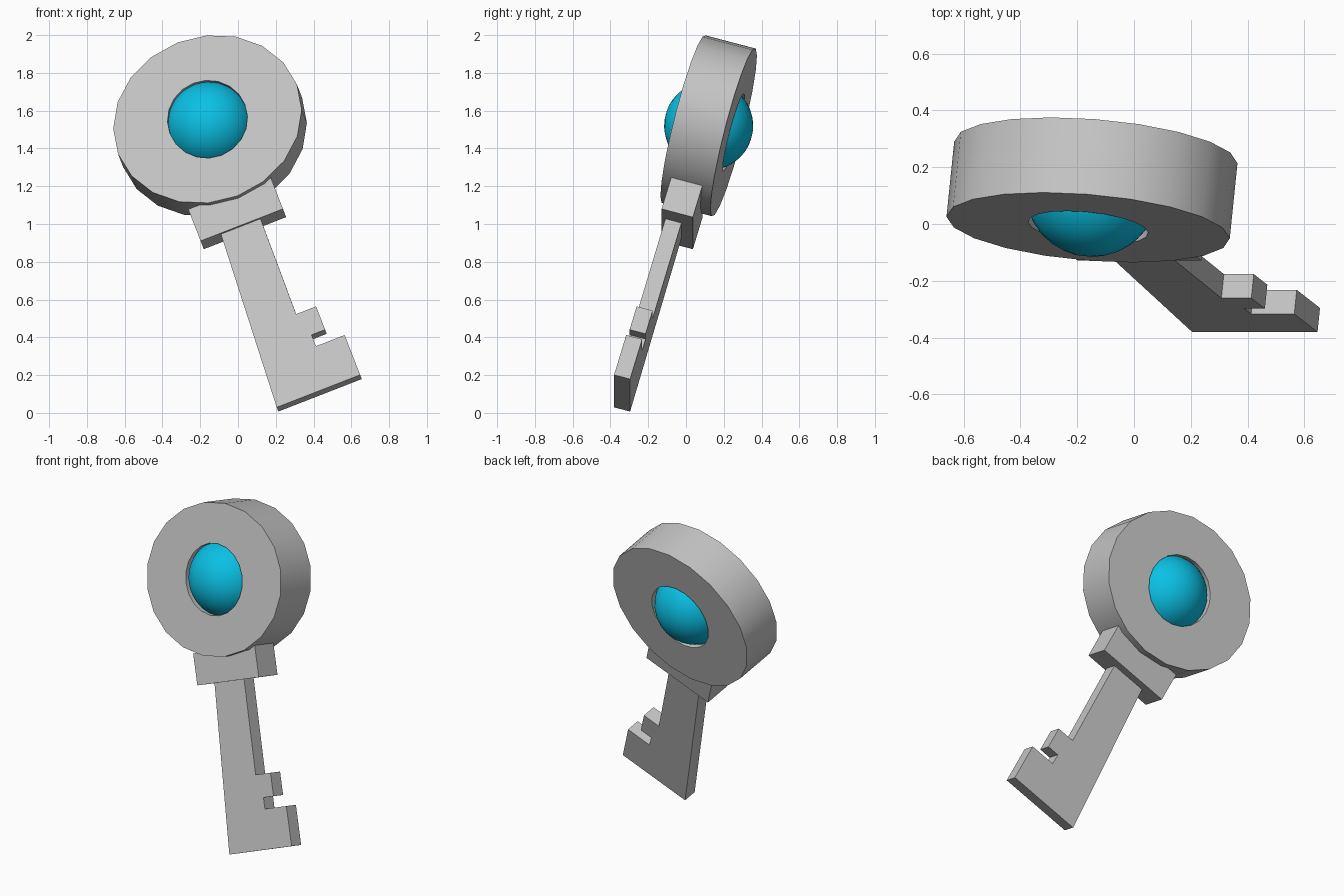
import bpy, bmesh, math
from mathutils import Matrix, Vector

if "Cube" in bpy.data.objects:
    bpy.data.objects.remove(bpy.data.objects["Cube"])

# Local frame of the tilted key: across, thickness, length; origin at bow centre
U = Vector((0.932, 0, 0.363)).normalized()
N = Vector((0.098, 0.963, -0.254)).normalized()
W = U.cross(N).normalized()
N = W.cross(U)
FRAME = Matrix.Translation((-0.148, 0.12, 1.52)) @ Matrix((U, N, W)).transposed().to_4x4()


def material(name, rgb):
    m = bpy.data.materials.new(name)
    m.diffuse_color = (*rgb, 1)
    m.use_nodes = True
    m.node_tree.nodes["Principled BSDF"].inputs["Base Color"].default_value = m.diffuse_color
    return m


metal = material("grey metal", (0.56, 0.56, 0.56))
cyan = material("cyan gem", (0.003, 0.53, 0.78))


def finish(name, bm, mat, smooth=False):
    bmesh.ops.recalc_face_normals(bm, faces=bm.faces)
    me = bpy.data.meshes.new(name)
    bm.to_mesh(me)
    bm.free()
    me.materials.append(mat)
    ob = bpy.data.objects.new(name, me)
    bpy.context.collection.objects.link(ob)
    ob.matrix_world = FRAME
    if smooth:
        bpy.ops.object.select_all(action='DESELECT')
        ob.select_set(True)
        bpy.context.view_layer.objects.active = ob
        bpy.ops.object.shade_smooth_by_angle(angle=math.radians(30))
    return ob


def plate(name, outline, n0, n1):
    """Flat outline (across, along) extruded from n0 to n1."""
    bm = bmesh.new()
    face = bm.faces.new([bm.verts.new((u, n0, w)) for u, w in outline])
    new = bmesh.ops.extrude_face_region(bm, geom=[face])["geom"]
    bmesh.ops.translate(bm, vec=(0, n1 - n0, 0),
                        verts=[v for v in new if isinstance(v, bmesh.types.BMVert)])
    return finish(name, bm, metal)


# Bow: oval 20-sided ring with a round through hole
bm = bmesh.new()
SIDES, HALF = 20, 0.1375
loops = []
for ru, rw, y in ((0.508, 0.453, -HALF), (0.508, 0.453, HALF),
                  (0.213, 0.213, HALF), (0.213, 0.213, -HALF)):
    loops.append([bm.verts.new((ru * math.cos(a), y, rw * math.sin(a)))
                  for a in (2 * math.pi * i / SIDES for i in range(SIDES))])
for k in range(4):
    a, b = loops[k], loops[(k + 1) % 4]
    for i in range(SIDES):
        j = (i + 1) % SIDES
        bm.faces.new((a[i], a[j], b[j], b[i]))
finish("bow_ring", bm, metal, True)

# Gem ball wedged in the hole
bm = bmesh.new()
bmesh.ops.create_uvsphere(bm, u_segments=32, v_segments=20, radius=0.236)
finish("gem", bm, cyan, True)

# Collar block under the bow
plate("collar", [(-0.268, -0.597), (0.2, -0.597), (0.2, -0.41), (-0.268, -0.41)],
      -0.09, 0.082)

# Blade with flared shaft and two teeth
plate("blade", [(-0.152, -0.55), (-0.212, -1.596), (0.262, -1.596), (0.262, -1.361),
                (0.099, -1.361), (0.099, -1.294), (0.176, -1.294), (0.176, -1.157),
                (0.063, -1.157), (0.071, -0.55)], -0.069, 0.019)
